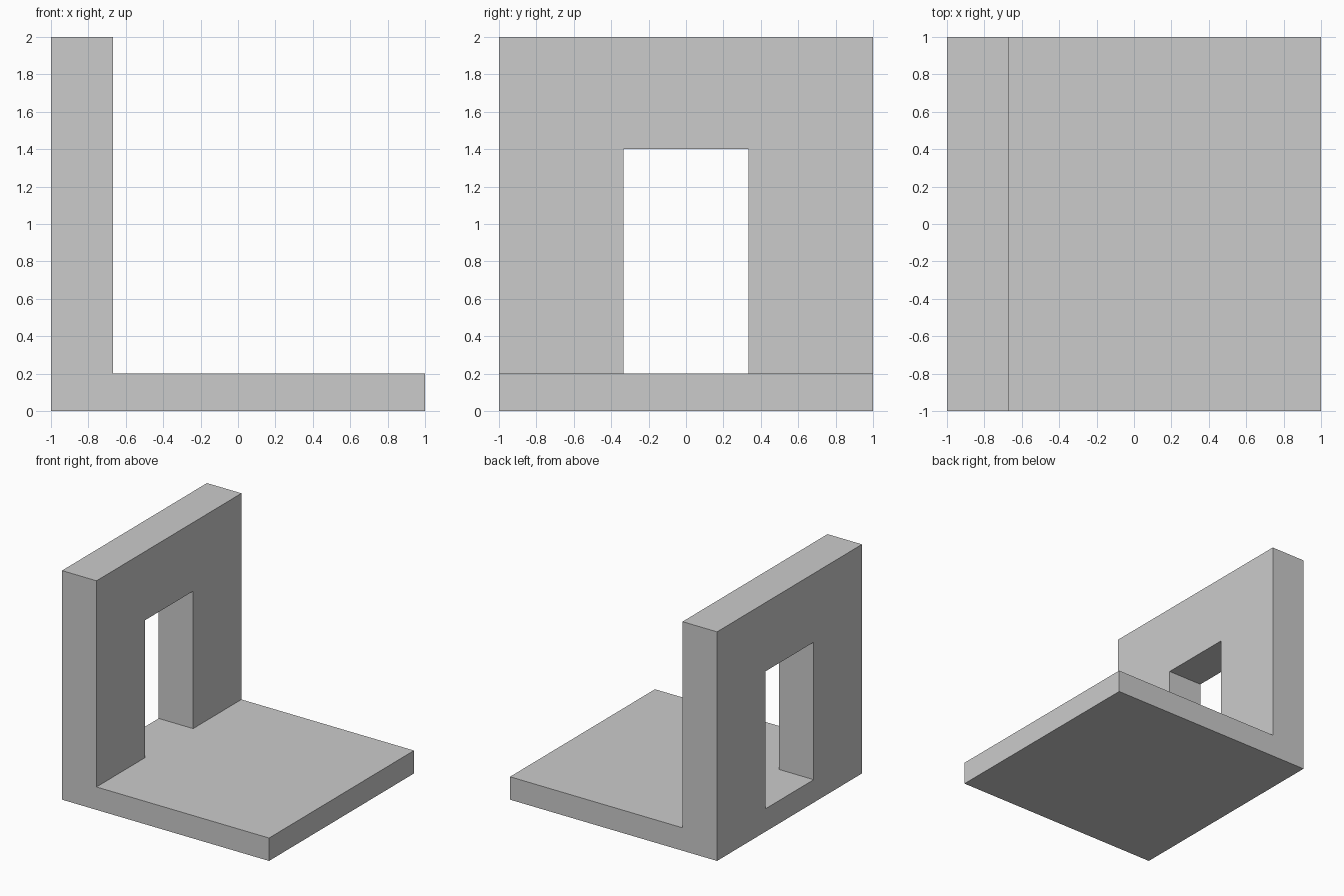
import bpy
import bmesh

if "Cube" in bpy.data.objects:
    bpy.data.objects.remove(bpy.data.objects["Cube"])

FLOOR_Z, DOOR_TOP, WALL_X, DOOR_Y = 0.2, 1.4, -2 / 3, 1 / 3


def extrude_profile(name, profile, y0, y1):
    """Extrude a closed x/z profile along y into a solid object."""
    bm = bmesh.new()
    face = bm.faces.new([bm.verts.new((x, y0, z)) for x, z in profile])
    res = bmesh.ops.extrude_face_region(bm, geom=[face], use_keep_orig=True)
    verts = [g for g in res["geom"] if isinstance(g, bmesh.types.BMVert)]
    bmesh.ops.translate(bm, vec=(0, y1 - y0, 0), verts=verts)
    bmesh.ops.recalc_face_normals(bm, faces=bm.faces[:])
    mesh = bpy.data.meshes.new(name)
    bm.to_mesh(mesh)
    bm.free()
    obj = bpy.data.objects.new(name, mesh)
    bpy.context.collection.objects.link(obj)
    return obj


# Floor slab and wall as one L-shaped solid
wall = extrude_profile("wall_with_floor", [
    (-1, 0), (1, 0), (1, FLOOR_Z), (WALL_X, FLOOR_Z), (WALL_X, 2), (-1, 2)], -1, 1)

# Doorway opening, flush with the floor
cutter = extrude_profile("doorway_cutter", [
    (-1.2, FLOOR_Z), (-0.4, FLOOR_Z), (-0.4, DOOR_TOP), (-1.2, DOOR_TOP)], -DOOR_Y, DOOR_Y)
cutter.hide_render = True
cutter.display_type = 'WIRE'

cut = wall.modifiers.new("doorway", 'BOOLEAN')
cut.operation = 'DIFFERENCE'
cut.solver = 'EXACT'
cut.object = cutter
